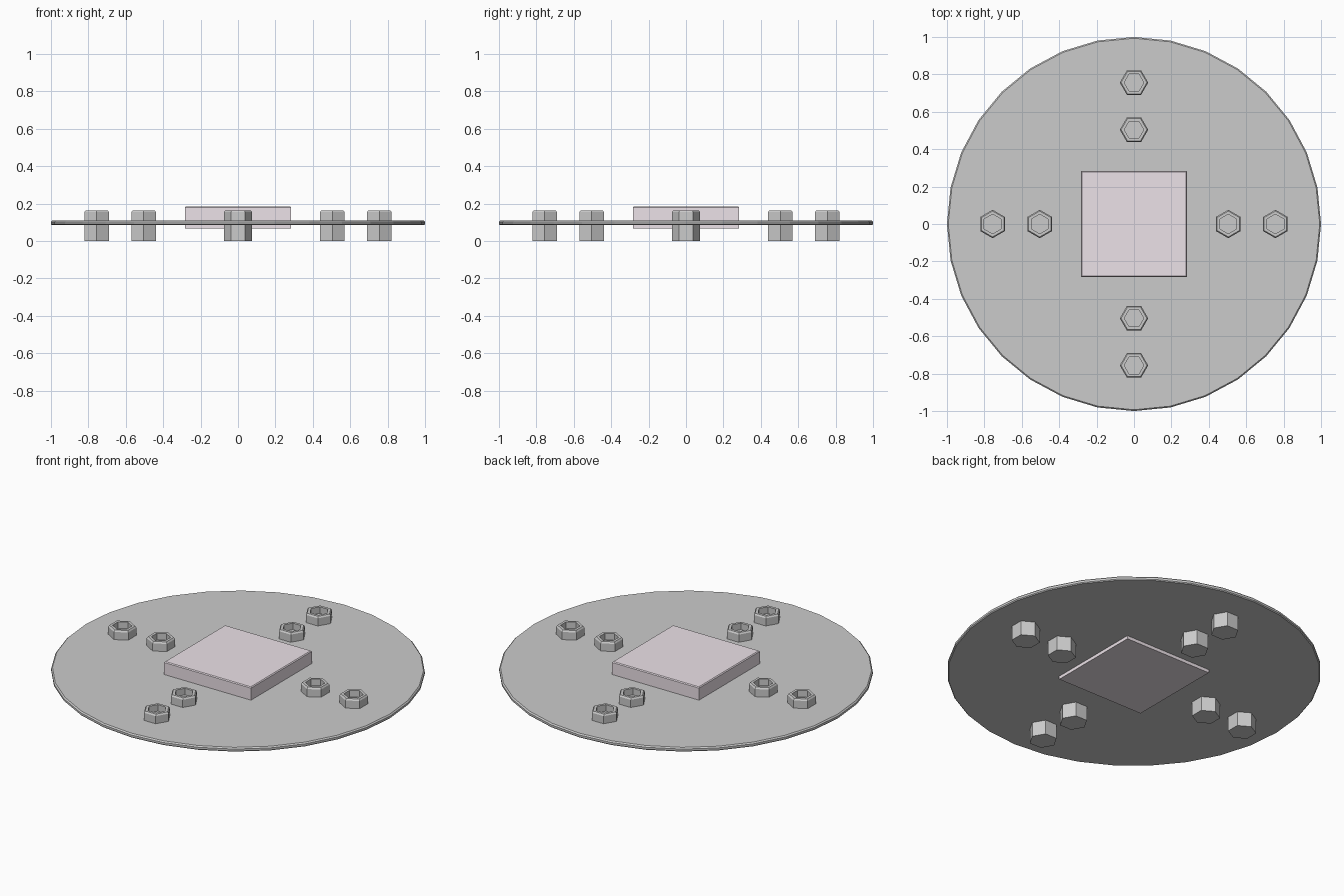
import bpy, bmesh
from math import pi, cos, sin

if "Cube" in bpy.data.objects:
    bpy.data.objects.remove(bpy.data.objects["Cube"])


def loft(name, sides, rings, turn=0.0, loc=(0, 0), mat=None):
    """Stack polygon rings of (radius, z) from bottom to top and cap the ends."""
    bm = bmesh.new()
    loops = [[bm.verts.new((r * cos(turn + 2 * pi * i / sides),
                            r * sin(turn + 2 * pi * i / sides), z))
              for i in range(sides)] for r, z in rings]
    for a, b in zip(loops, loops[1:]):
        for i in range(sides):
            j = (i + 1) % sides
            bm.faces.new((a[i], a[j], b[j], b[i]))
    bm.faces.new(loops[0][::-1])
    bm.faces.new(loops[-1])
    me = bpy.data.meshes.new(name)
    bm.to_mesh(me)
    bm.free()
    ob = bpy.data.objects.new(name, me)
    ob.location = (*loc, 0)
    bpy.context.collection.objects.link(ob)
    if mat:
        me.materials.append(mat)
    return ob


def material(name, rgb):
    m = bpy.data.materials.new(name)
    m.diffuse_color = (*rgb, 1)
    m.use_nodes = True
    m.node_tree.nodes["Principled BSDF"].inputs["Base Color"].default_value = m.diffuse_color
    return m


pale = material("pale_mauve", (0.84, 0.76, 0.81))

# Thin round plate with a slightly eased rim
loft("round_plate", 32, [(0.995, 0.085), (1, 0.09), (1, 0.102), (0.993, 0.109)])

# Square block through the middle, top edge eased
k = 2 ** 0.5
loft("centre_block", 4, [(0.284 * k, 0.066), (0.284 * k, 0.18), (0.279 * k, 0.185)],
     turn=pi / 4, mat=pale)

# Two hexagonal socket bolts along each of the four arms
for arm in range(4):
    a = arm * pi / 2
    for n, d in enumerate((0.504, 0.756)):
        loft(f"hex_bolt_{arm}_{n}", 6,
             [(0.076, 0), (0.076, 0.154), (0.069, 0.163), (0.052, 0.163), (0.052, 0.125)],
             turn=a + pi / 2, loc=(d * cos(a), d * sin(a)))
